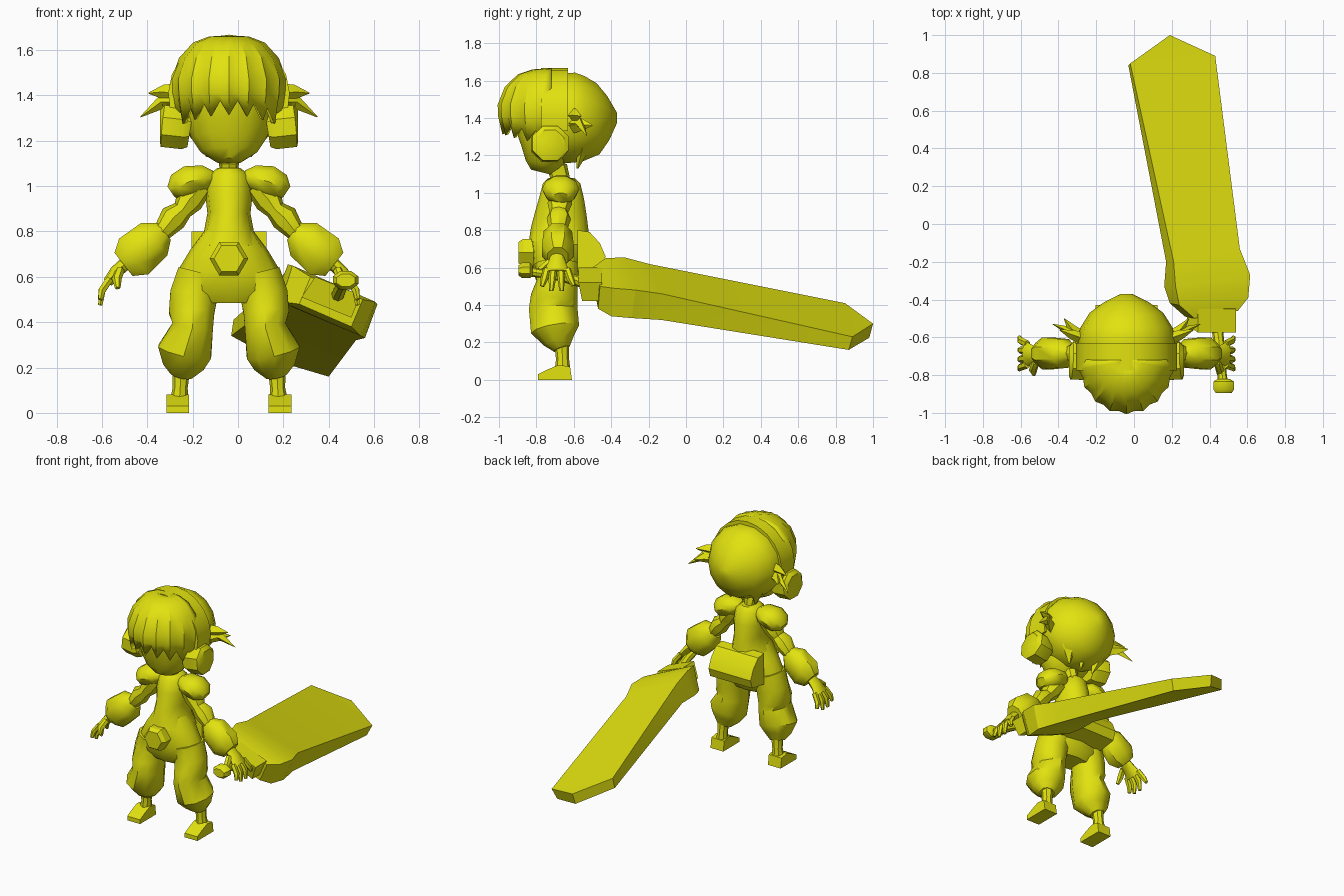
import bpy, bmesh, math
from mathutils import Vector

CX, CY = -0.04, -0.69          # body axis
mat = bpy.data.materials.new("yellow")
mat.diffuse_color = (0.76, 0.76, 0.005, 1)


def finish(name, bm, angle=40, thick=0):
    bmesh.ops.remove_doubles(bm, verts=bm.verts, dist=1e-5)
    bmesh.ops.recalc_face_normals(bm, faces=bm.faces)
    me = bpy.data.meshes.new(name)
    bm.to_mesh(me)
    bm.free()
    me.materials.append(mat)
    ob = bpy.data.objects.new(name, me)
    bpy.context.collection.objects.link(ob)
    if thick:
        mod = ob.modifiers.new("thickness", 'SOLIDIFY')
        mod.thickness, mod.offset = thick, 0
    bpy.ops.object.select_all(action='DESELECT')
    ob.select_set(True)
    bpy.context.view_layer.objects.active = ob
    bpy.ops.object.shade_smooth_by_angle(angle=math.radians(angle))
    return ob


def skin(bm, rings):
    """Bridge rings of vertices and cap both ends."""
    for a, b in zip(rings, rings[1:]):
        n = len(a)
        for i in range(n):
            bm.faces.new((a[i], a[(i + 1) % n], b[(i + 1) % n], b[i]))
    bm.faces.new(rings[0])
    bm.faces.new(rings[-1])


def tube(name, stations, n=10, ref=(0, 1, 0), angle=40, phase=0.0):
    """Loft of ellipses; station = x, y, z, radius along ref, other radius."""
    bm = bmesh.new()
    pts = [Vector(s[:3]) for s in stations]
    rings = []
    for i, s in enumerate(stations):
        t = (pts[min(i + 1, len(pts) - 1)] - pts[max(i - 1, 0)]).normalized()
        u = Vector(ref)
        u = (u - t * u.dot(t)).normalized()
        v = t.cross(u)
        rings.append([bm.verts.new(pts[i] + u * s[3] * math.cos(a) + v * s[4] * math.sin(a))
                      for a in (2 * math.pi * (k + phase) / n for k in range(n))])
    skin(bm, rings)
    return finish(name, bm, angle)


def pair(name, stations, **kw):
    """Tube on both sides; station x is the distance from the body axis."""
    for side, s in (("right", -1), ("left", 1)):
        tube(side + "_" + name, [(CX + s * p[0],) + tuple(p[1:]) for p in stations], **kw)


def prism(name, profile, x, half):
    """Extrude a yz profile along x."""
    bm = bmesh.new()
    skin(bm, [[bm.verts.new((x + h, y, z)) for y, z in profile] for h in (-half, half)])
    return finish(name, bm, 30)


# Torso, neck and hips: z, centre y, half depth, half width
def column(name, rows, n=12):
    tube(name, [(CX, y, z, ry, rx) for z, y, ry, rx in rows], n=n)


column("neck", [(1.0, -.67, .05, .045), (1.07, -.67, .05, .04), (1.14, -.69, .055, .05)], 8)
column("jacket", [(1.08, -.665, .07, .05), (1.05, -.665, .10, .09), (.97, -.665, .12, .105),
                  (.88, -.67, .14, .095), (.80, -.675, .155, .11), (.73, -.68, .16, .155)])
column("hips", [(.80, -.68, .14, .11), (.72, -.69, .145, .17), (.62, -.69, .135, .23),
                (.54, -.69, .115, .25), (.485, -.69, .08, .16)])

# Baggy trouser legs, ankles and shoes
pair("trouser_leg", [(.13, -.69, .62, .12, .10), (.155, -.69, .52, .11, .11),
                     (.165, -.705, .44, .125, .105), (.16, -.71, .38, .13, .095),
                     (.195, -.70, .27, .13, .125), (.20, -.68, .21, .085, .095),
                     (.21, -.665, .165, .045, .05)])
pair("ankle", [(.21, -.665, .2, .04, .04), (.215, -.66, .11, .035, .033),
               (.22, -.66, .03, .045, .045)], n=8)
for side, s in (("right", -1), ("left", 1)):
    prism(side + "_shoe", [(-.79, 0), (-.79, .03), (-.74, .055), (-.68, .08),
                           (-.62, .07), (-.61, 0)], CX + s * .225, .05)

# Belt buckle and back pouch
tube("buckle", [(CX, -.80, .68, .085, .085), (CX, -.87, .68, .085, .085),
                (CX, -.895, .68, .066, .066)], n=6, ref=(1, 0, 0), angle=25)
prism("back_pouch", [(-.58, .80), (-.515, .79), (-.46, .73), (-.43, .66),
                     (-.45, .60), (-.58, .58)], CX, .165)

# Shoulder pads, sleeves, cuffs
pair("shoulder_pad", [(.07, -.67, 1.035, .05, .035), (.11, -.67, 1.035, .09, .06),
                      (.175, -.67, 1.02, .10, .075), (.225, -.67, .995, .085, .065),
                      (.255, -.67, .975, .04, .03)])
pair("sleeve", [(.12, -.67, 1.0, .06, .05), (.175, -.675, .94, .065, .065),
                (.205, -.68, .895, .05, .045), (.245, -.68, .86, .065, .062),
                (.30, -.685, .79, .045, .04)], n=8)
pair("cuff", [(.285, -.685, .80, .045, .05), (.33, -.685, .765, .082, .10),
              (.42, -.685, .69, .092, .11), (.465, -.685, .655, .06, .07)], n=8, phase=.5)

# Hands
pair("palm", [(.45, -.69, .665, .035, .03), (.50, -.69, .62, .05, .028),
              (.535, -.69, .575, .07, .022)], n=8)
for i, (y0, y1, z1) in enumerate([(-.745, -.77, .50), (-.71, -.72, .475),
                                  (-.67, -.665, .475), (-.635, -.60, .505)]):
    pair("finger_%d" % (i + 1), [(.525, y0, .59, .02, .018), (.56, (y0 + y1) / 2, .54, .02, .018),
                                 (.567, y1, z1, .012, .011)], n=6)
pair("thumb", [(.48, -.73, .63, .02, .02), (.495, -.775, .59, .022, .02),
               (.49, -.795, .55, .012, .012)], n=6, ref=(1, 0, 0))

# Face
column("face", [(1.11, -.775, .055, .06), (1.15, -.765, .095, .125), (1.21, -.75, .13, .165),
                (1.28, -.735, .165, .19), (1.42, -.72, .2, .21), (1.54, -.72, .18, .2)])

# Back hair dome
tube("back_hair", [(CX, -.69, 1.41, .25, .235), (CX, -.62, 1.40, .26, .25),
                   (CX, -.55, 1.395, .245, .235), (CX, -.47, 1.395, .195, .195),
                   (CX, -.415, 1.40, .12, .12), (CX, -.37, 1.40, .03, .03)],
     n=14, ref=(1, 0, 0))

# Nape and side hair spikes
for i, x in enumerate((-.12, 0, .12)):
    tube("nape_lock_%d" % (i + 1), [(CX + x, -.55, 1.25, .06, .04), (CX + x * .8, -.58, 1.13, .005, .005)],
         n=4, ref=(1, 0, 0), angle=20)
for i, (z0, y1, z1, d) in enumerate([(1.37, -.53, 1.305, .39), (1.41, -.56, 1.41, .355),
                                     (1.36, -.50, 1.36, .33)]):
    pair("side_spike_%d" % (i + 1), [(.22, -.61, z0, .035, .045), (.29, (y1 - .61) / 2, z0 + .005, .025, .032),
                                     (d, y1, z1, .002, .002)], n=4, angle=20)

# Fringe with jagged lower edge
bm = bmesh.new()
rows = [(.02, 1.655), (.35, 1.65), (.62, 1.625), (.86, 1.56), (.99, 1.47), (.98, 1.41), (.90, 1.35)]
cols = 18
grid = []
for r, (s, z) in enumerate(rows):
    line = []
    for c in range(cols + 1):
        a = math.pi * (c / cols - .5)
        lock = 1 if c % 2 else .95
        dz = 0
        if r == len(rows) - 1:
            dz = (-.035 if c % 2 else .03) - .05 * math.sin(a) ** 2
        line.append(bm.verts.new((CX + .25 * s * lock * math.sin(a),
                                  -.72 - .28 * s * lock * math.cos(a), z + dz)))
    grid.append(line)
for a, b in zip(grid, grid[1:]):
    for c in range(cols):
        bm.faces.new((a[c], a[c + 1], b[c + 1], b[c]))
finish("fringe", bm, 30, .02)

# Headphone band and ear cups
bm = bmesh.new()
arc = []
for i in range(13):
    a = math.radians(-15 + 210 * i / 12)
    arc.append([bm.verts.new((CX + r * math.cos(a), y, 1.40 + r * math.sin(a)))
                for r, y in ((.24, -.775), (.268, -.775), (.268, -.63), (.24, -.63))])
skin(bm, arc)
finish("head_band", bm, 35)
pair("ear_cup", [(.17, -.73, 1.25, .085, .085), (.20, -.73, 1.255, .105, .10),
                 (.29, -.725, 1.265, .105, .10), (.305, -.725, 1.265, .08, .075)], n=8, phase=.5, angle=35)

# Sword blade: four corners per section, closing to a point edge
bm = bmesh.new()
sections = [
    [(.32, -.50, .60), (.55, -.46, .50), (.50, -.47, .38), (.27, -.49, .48)],
    [(.24, -.43, .65), (.605, -.39, .49), (.54, -.40, .34), (.19, -.42, .49)],
    [(.22, -.33, .655), (.615, -.27, .48), (.56, -.29, .33), (.16, -.33, .50)],
    [(.21, -.20, .62), (.56, -.13, .46), (.52, -.13, .32), (.17, -.20, .49)],
    [(-.02, .85, .41), (.43, .89, .23), (.40, .87, .16), (-.03, .84, .34)]]
rings = [[bm.verts.new(p) for p in sec] for sec in sections]
skin(bm, rings)
end = rings[-1]
bm.faces.remove(bm.faces.get(end))
top, low = bm.verts.new((.19, 1.0, .30)), bm.verts.new((.18, .98, .225))
for f in ((end[0], end[1], top), (end[2], end[3], low),
          (end[1], end[2], low, top), (end[3], end[0], top, low)):
    bm.faces.new(f)
finish("sword_blade", bm, 20)

# Guard block, grip and pommel
bm = bmesh.new()
skin(bm, [[bm.verts.new((x, y + dy, z)) for x, dy, z in
           ((.34, 0, .60), (.54, 0, .52), (.50, .02, .42), (.28, .04, .51))] for y in (-.575, -.45)])
finish("sword_guard", bm, 20)
tube("sword_grip", [(.475, -.88, .585, .028, .028), (.465, -.78, .57, .024, .024),
                    (.455, -.67, .555, .028, .028), (.44, -.55, .52, .03, .03)], n=8, ref=(1, 0, 0))
tube("pommel", [(.475, -.895, .585, .045, .03), (.475, -.875, .585, .06, .045),
                (.475, -.835, .585, .06, .045), (.475, -.82, .585, .035, .03)], n=8, ref=(1, 0, 0), phase=.5)
